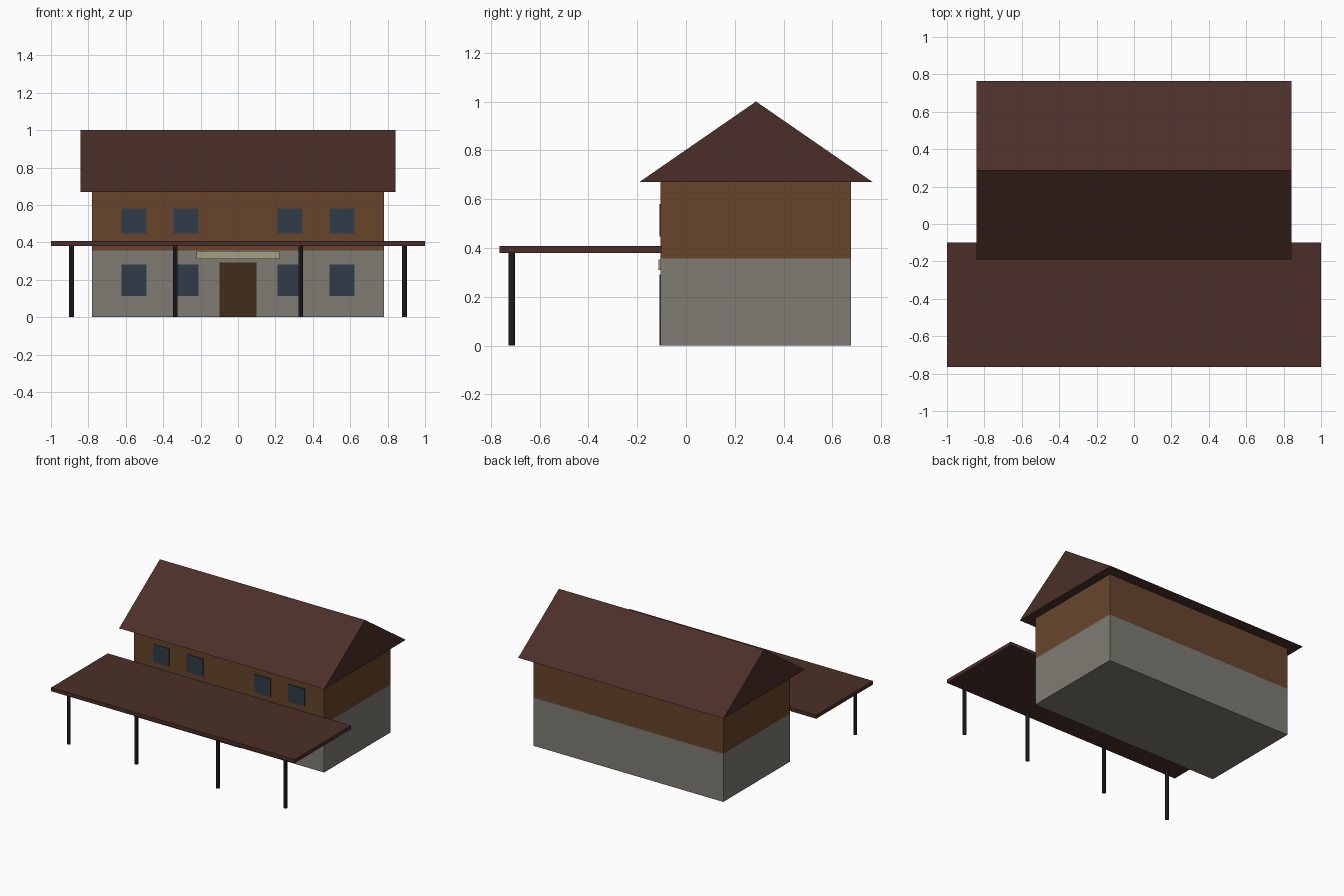
import bpy, bmesh

if "Cube" in bpy.data.objects:
    bpy.data.objects.remove(bpy.data.objects["Cube"])


def material(name, rgb):
    m = bpy.data.materials.new(name)
    m.diffuse_color = (*rgb, 1)
    m.use_nodes = True
    m.node_tree.nodes["Principled BSDF"].inputs["Base Color"].default_value = m.diffuse_color
    return m


stone = material("stone", (0.21, 0.20, 0.17))
timber = material("timber", (0.135, 0.06, 0.025))
tile = material("roof_tile", (0.07, 0.028, 0.021))
glass = material("glass", (0.03, 0.045, 0.065))
door_wood = material("door_wood", (0.05, 0.027, 0.012))
metal = material("dark_metal", (0.02, 0.022, 0.024))
cream = material("cream", (0.38, 0.35, 0.24))


def finish(name, bm, mat):
    bmesh.ops.recalc_face_normals(bm, faces=bm.faces)
    me = bpy.data.meshes.new(name)
    bm.to_mesh(me)
    bm.free()
    me.materials.append(mat)
    ob = bpy.data.objects.new(name, me)
    bpy.context.collection.objects.link(ob)
    return ob


def box(name, x, y, z, mat):
    """Box from (min, max) ranges on each axis."""
    bm = bmesh.new()
    bmesh.ops.create_cube(bm, size=1)
    for v in bm.verts:
        for i, (a, b) in enumerate((x, y, z)):
            v.co[i] = a if v.co[i] < 0 else b
    return finish(name, bm, mat)


# Two-storey walls
FRONT, BACK = -0.104, 0.676
box("lower_wall", (-0.78, 0.78), (FRONT, BACK), (0, 0.357), stone)
box("upper_wall", (-0.78, 0.78), (FRONT, BACK), (0.357, 0.67), timber)

# Gable roof: triangular profile extruded along x
bm = bmesh.new()
profile = [(-0.191, 0.67), (0.765, 0.67), (0.287, 1.0)]
gable = bm.faces.new([bm.verts.new((-0.843, y, z)) for y, z in profile])
ext = bmesh.ops.extrude_face_region(bm, geom=[gable], use_keep_orig=True)
for v in ext["geom"]:
    if isinstance(v, bmesh.types.BMVert):
        v.co.x = 0.843
finish("gable_roof", bm, tile)

# Canopy slab and its round posts
box("canopy", (-1, 1), (-0.765, FRONT + 0.004), (0.38, 0.407), tile)
for i, x in enumerate((-0.89, -0.335, 0.335, 0.89)):
    bm = bmesh.new()
    bmesh.ops.create_cone(bm, cap_ends=True, segments=10, radius1=0.0135,
                          radius2=0.0135, depth=0.38)
    bmesh.ops.translate(bm, verts=bm.verts, vec=(x, -0.714, 0.19))
    finish(f"canopy_post_{i + 1}", bm, metal)

# Windows on both floors
for floor, z in (("lower", (0.112, 0.281)), ("upper", (0.447, 0.58))):
    for i, x in enumerate((-0.557, -0.279, 0.277, 0.555)):
        box(f"{floor}_window_{i + 1}", (x - 0.067, x + 0.067),
            (-0.109, FRONT + 0.004), z, glass)

# Door and the plain board above it
box("door", (-0.1, 0.1), (-0.109, FRONT + 0.004), (0, 0.292), door_wood)
box("door_board", (-0.223, 0.223), (-0.113, FRONT), (0.31, 0.353), cream)
